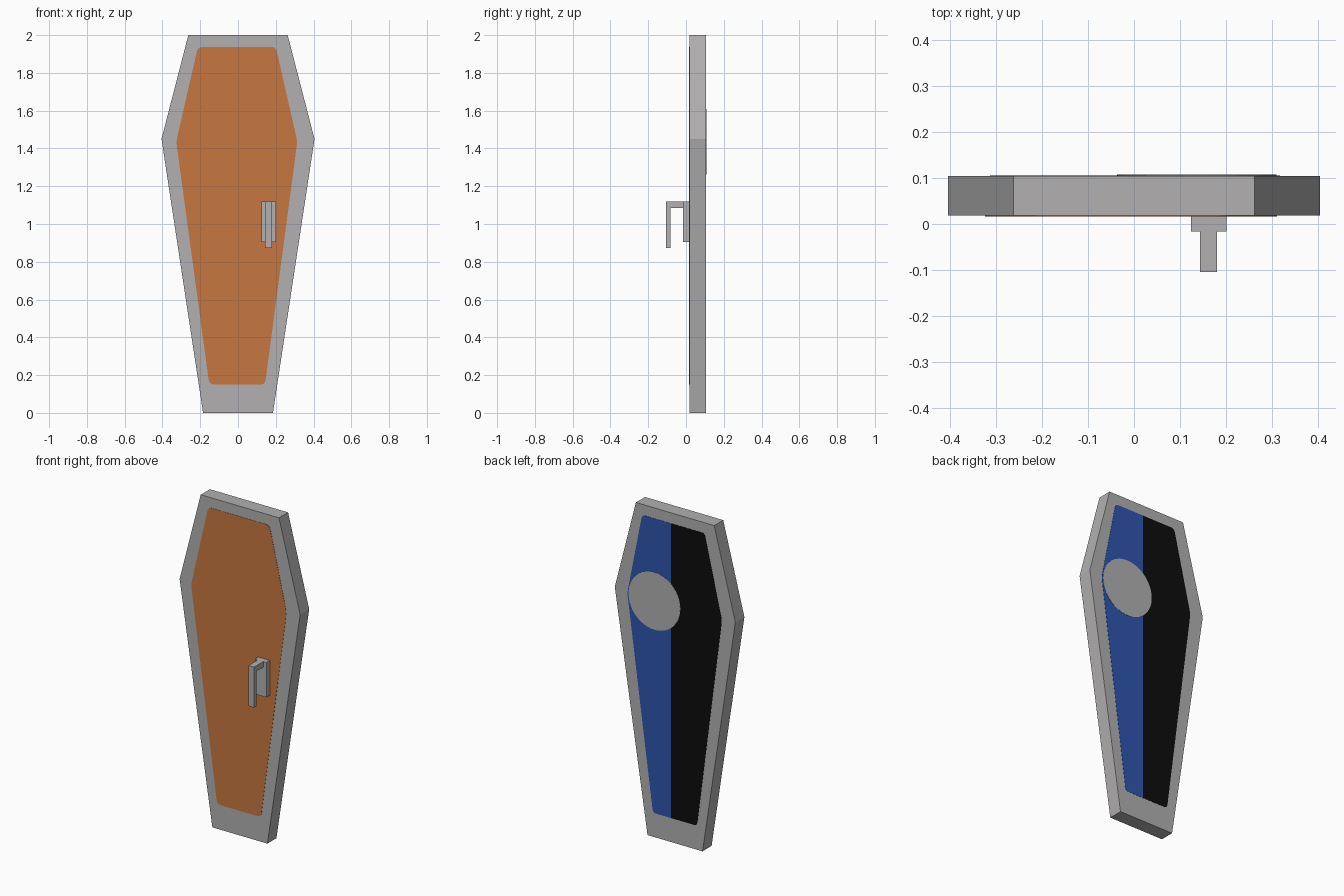
import bpy, bmesh, math
from mathutils import Vector

if "Cube" in bpy.data.objects:
    bpy.data.objects.remove(bpy.data.objects["Cube"])


def material(name, color):
    m = bpy.data.materials.new(name)
    m.diffuse_color = (*color, 1.0)
    m.use_nodes = True
    m.node_tree.nodes["Principled BSDF"].inputs["Base Color"].default_value = m.diffuse_color
    return m


GREY = material("grey metal", (0.445, 0.435, 0.435))
ORANGE = material("orange wood", (0.57, 0.184, 0.05))
BLUE = material("blue lining", (0.027, 0.090, 0.42))
BLACK = material("black lining", (0.004, 0.004, 0.004))

FRONT, BACK = 0.018, 0.105   # slab faces in y


def rounded(points, d):
    """Replace each corner with a short curve starting d away from it."""
    out = []
    pts = [Vector(p) for p in points]
    for i, p in enumerate(pts):
        a = p + (pts[i - 1] - p).normalized() * d
        b = p + (pts[(i + 1) % len(pts)] - p).normalized() * d
        for t in (0, 0.33, 0.67, 1):
            out.append(a * (1 - t) ** 2 + p * 2 * t * (1 - t) + b * t * t)
    return out


def prism(name, outline, y0, y1, mats, split_x=None):
    """Extrude an x-z outline from y0 to y1; faces right of split_x get the second material."""
    bm = bmesh.new()
    face = bm.faces.new([bm.verts.new((x, y0, z)) for x, z in outline])
    ext = bmesh.ops.extrude_face_region(bm, geom=[face])
    moved = [v for v in ext["geom"] if isinstance(v, bmesh.types.BMVert)]
    bmesh.ops.translate(bm, verts=moved, vec=(0, y1 - y0, 0))
    if split_x is not None:
        bmesh.ops.bisect_plane(bm, geom=bm.verts[:] + bm.edges[:] + bm.faces[:],
                               plane_co=(split_x, 0, 0), plane_no=(1, 0, 0))
        for f in bm.faces:
            f.material_index = int(f.calc_center_median().x > split_x)
    bmesh.ops.recalc_face_normals(bm, faces=bm.faces[:])
    me = bpy.data.meshes.new(name)
    bm.to_mesh(me)
    bm.free()
    for m in mats:
        me.materials.append(m)
    ob = bpy.data.objects.new(name, me)
    bpy.context.collection.objects.link(ob)
    return ob


def rect(x0, x1, z0, z1):
    return [(x0, z0), (x1, z0), (x1, z1), (x0, z1)]


# Six-sided door slab
prism("door_slab", [(-0.185, 0), (0.185, 0), (0.405, 1.45), (0.263, 2),
                    (-0.263, 2), (-0.405, 1.45)], FRONT, BACK, [GREY])

# Painted front panel
front = [(-0.152, 0.15), (0.143, 0.15), (0.314, 1.437), (0.2, 1.938),
         (-0.212, 1.938), (-0.327, 1.437)]
prism("front_panel", rounded(front, 0.025), FRONT - 0.0015, FRONT + 0.002, [ORANGE])

# Two-colour back panel and its round patch
back = [(-0.148, 0.146), (0.148, 0.146), (0.32, 1.437), (0.221, 1.936),
        (-0.199, 1.936), (-0.315, 1.437)]
prism("back_panel", rounded(back, 0.02), BACK - 0.002, BACK + 0.0012,
      [BLACK, BLUE], split_x=0.026)
circle = [(0.137 + 0.174 * math.cos(a), 1.435 + 0.174 * math.sin(a))
          for a in (2 * math.pi * i / 64 for i in range(64))]
prism("back_round_patch", circle, BACK - 0.002, BACK + 0.0025, [GREY])

# Handle: mounting plate, and one hooked bar made of arm and grip
prism("handle_plate", rect(0.124, 0.202, 0.906, 1.118), -0.016, FRONT, [GREY])
prism("handle_arm", rect(0.144, 0.181, 1.084, 1.118), -0.081, -0.016, [GREY])
prism("handle_grip", rect(0.144, 0.181, 0.872, 1.118), -0.105, -0.081, [GREY])
